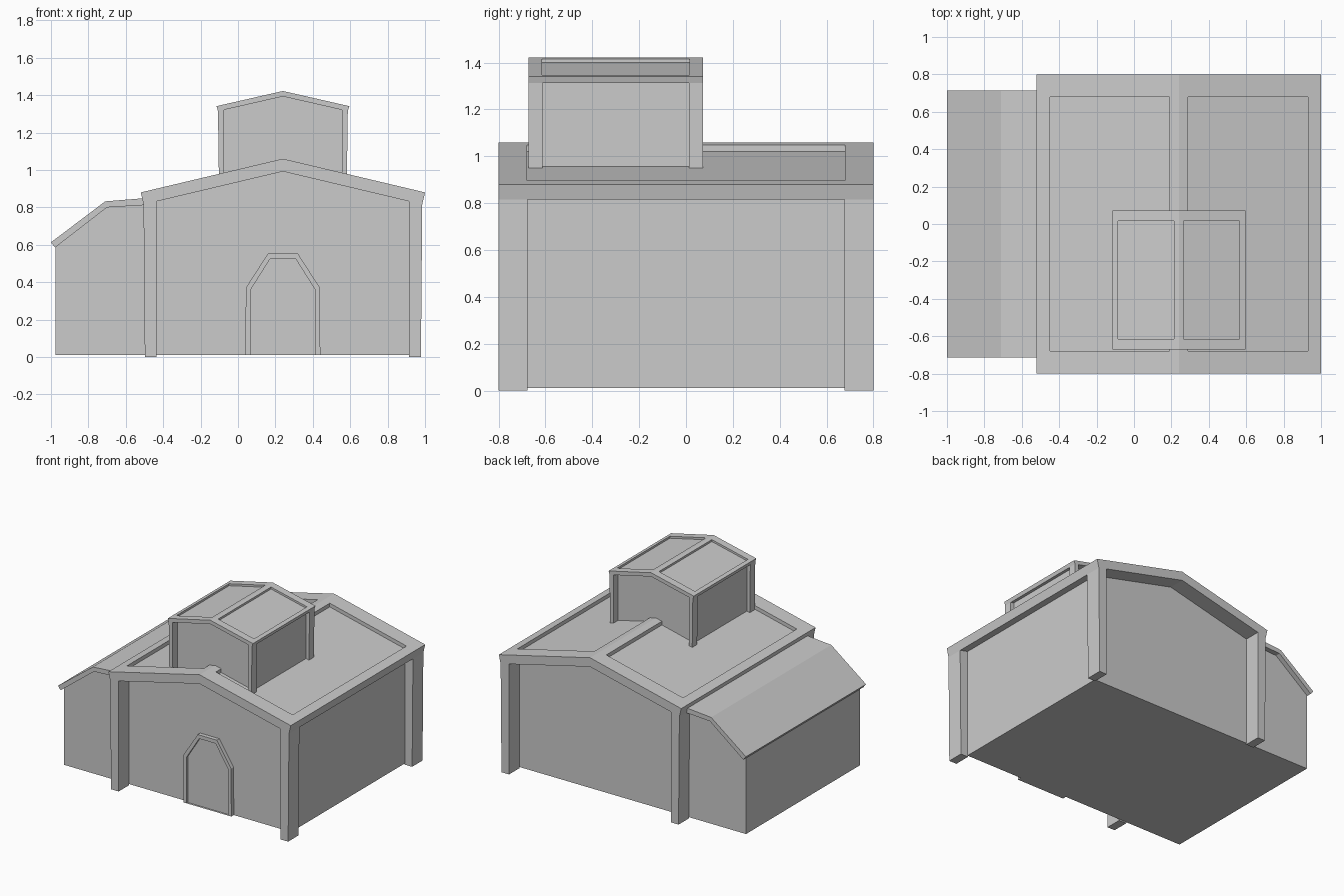
import bpy
import bmesh

if "Cube" in bpy.data.objects:
    bpy.data.objects.remove(bpy.data.objects["Cube"])

CX = 0.24  # shared ridge line of hall and tower


def finish(name, bm):
    bmesh.ops.remove_doubles(bm, verts=bm.verts, dist=1e-5)
    bmesh.ops.recalc_face_normals(bm, faces=bm.faces)
    me = bpy.data.meshes.new(name)
    bm.to_mesh(me)
    bm.free()
    ob = bpy.data.objects.new(name, me)
    bpy.context.collection.objects.link(ob)
    return ob


def face(bm, pts):
    return bm.faces.new([bm.verts.new(p) for p in pts])


def bridge(bm, a, b, closed=True):
    n = len(a)
    for i in range(n if closed else n - 1):
        j = (i + 1) % n
        face(bm, (a[i], a[j], b[j], b[i]))


def prism(name, prof, y0, y1):
    """Extrude an x-z profile along y."""
    bm = bmesh.new()
    a = [(x, y0, z) for x, z in prof]
    b = [(x, y1, z) for x, z in prof]
    face(bm, a)
    face(bm, b)
    bridge(bm, a, b)
    return finish(name, bm)


def gable_roof(name, yc, half_w, half_l, ridge, slope, under, lip, ridge_gap, eave_gap, end_gap, depth):
    """Gabled slab with one sunken panel on each slope."""
    bm = bmesh.new()
    bot_w = half_w - lip
    for s in (-1, 1):
        def ring(x0, x1, l, d):
            return [(CX + s * x, yc + y, ridge - slope * x - d)
                    for x, y in ((x0, -l), (x1, -l), (x1, l), (x0, l))]
        top = ring(0, half_w, half_l, 0)
        rim = ring(ridge_gap, half_w - eave_gap, half_l - end_gap, 0)
        floor = ring(ridge_gap, half_w - eave_gap, half_l - end_gap, depth)
        bottom = ring(0, bot_w, half_l, under)
        bridge(bm, top, rim)
        bridge(bm, rim, floor)
        face(bm, floor)
        face(bm, bottom)
        bridge(bm, top, bottom, closed=False)
        # bridge(closed=False) covers front gable, eave edge and back gable
    return finish(name, bm)


def gabled_block(label, yc, half_w, half_l, ridge, slope, under, lip,
                 ridge_gap, eave_gap, end_gap, depth, wall_w, foot_w, post_z, wall_z):
    gable_roof(label + "_roof", yc, half_w, half_l, ridge, slope, under, lip,
               ridge_gap, eave_gap, end_gap, depth)

    def soffit(x):
        return ridge - under - slope * x

    # recessed walls, tucked slightly into the roof slab
    wl = half_l - end_gap
    t = 0.008
    prism(label + "_walls",
          [(CX - wall_w, wall_z), (CX + wall_w, wall_z), (CX + wall_w, soffit(wall_w) + t),
           (CX, ridge - under + t), (CX - wall_w, soffit(wall_w) + t)], yc - wl, yc + wl)
    # tapered corner posts
    inner, outer = wall_w - 0.003, half_w - lip
    for s, side in ((-1, "left"), (1, "right")):
        prof = [(CX + s * x, z) for x, z in
                ((inner, post_z), (foot_w, post_z), (outer, soffit(outer)), (inner, soffit(inner)))]
        for e, end in ((-1, "front"), (1, "back")):
            prism(f"{label}_post_{end}_{side}", prof, yc + e * (wl - 0.002), yc + e * half_l)


# main hall and roof tower
gabled_block("hall", 0, 0.76, 0.8, 1.06, 0.237, 0.068, 0.015,
             0.05, 0.07, 0.122, 0.028, 0.678, 0.738, 0.0, 0.01)
gabled_block("tower", -0.3, 0.355, 0.372, 1.422, 0.228, 0.029, 0.008,
             0.025, 0.03, 0.057, 0.015, 0.318, 0.342, 0.945, 0.94)

# side wing with bent lean-to roof
prism("wing_walls", [(-0.975, 0.01), (-0.43, 0.01), (-0.43, 0.825), (-0.7, 0.81), (-0.975, 0.595)],
      -0.678, 0.678)
prism("wing_roof", [(-1.0, 0.613), (-0.71, 0.832), (-0.45, 0.853), (-0.45, 0.815), (-0.7, 0.8), (-0.978, 0.585)],
      -0.715, 0.715)

# arched doorway: raised surround with a sunken door leaf
outer = [(0.20, 0.01), (0.198, 0.37), (0.08, 0.553)]
inner = [(0.172, 0.01), (0.172, 0.36), (0.068, 0.525)]


def arch(half, y):
    pts = [(-x, z) for x, z in half] + [(x, z) for x, z in reversed(half)]
    return [(CX + x, y, z) for x, z in pts]


bm = bmesh.new()
rings = [arch(outer, -0.67), arch(outer, -0.708), arch(inner, -0.708), arch(inner, -0.692)]
for a, b in zip(rings, rings[1:]):
    bridge(bm, a, b)
face(bm, rings[-1])
face(bm, rings[0])
finish("doorway", bm)
